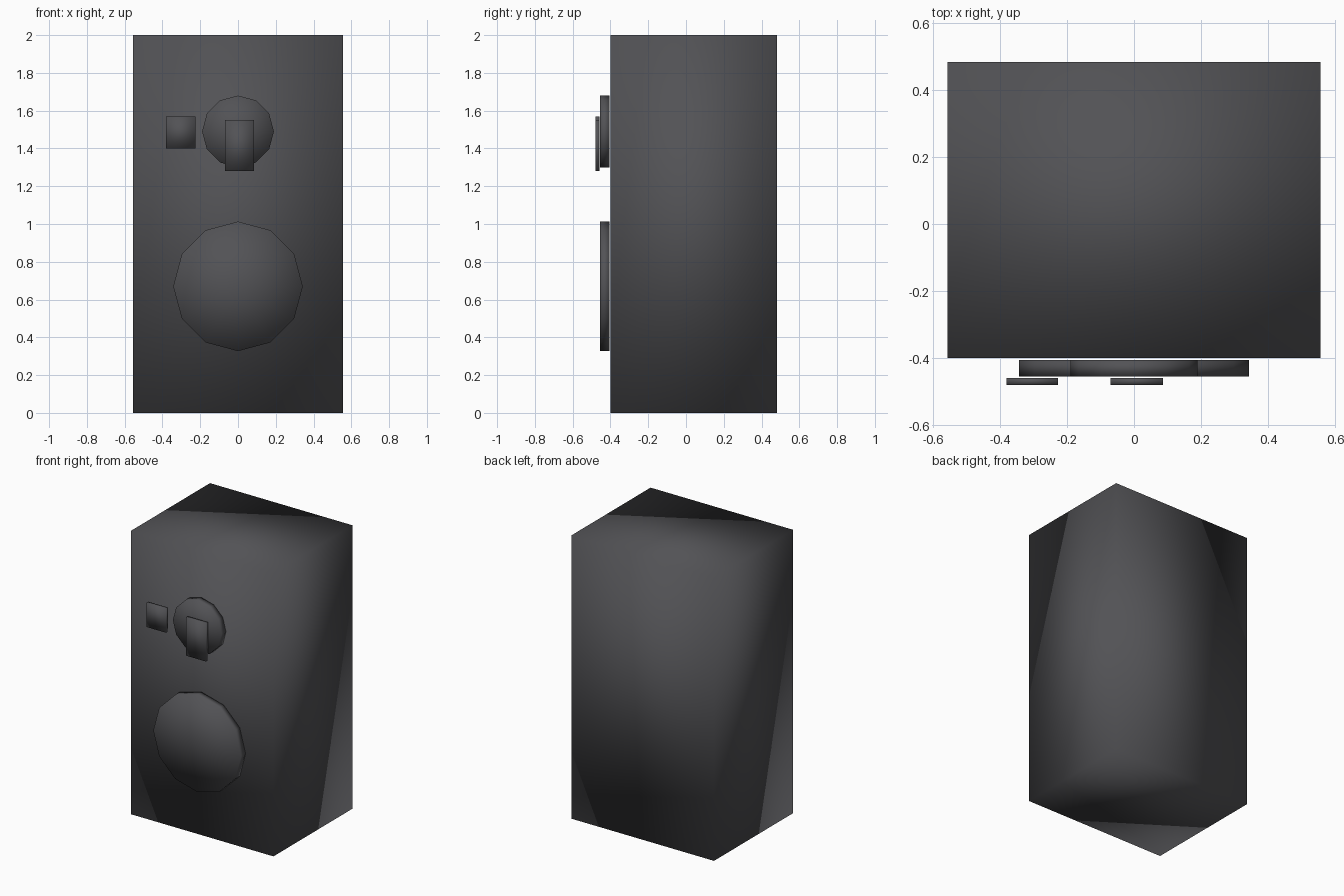
import bpy
import math

cube = bpy.data.objects.get("Cube")
if cube:
    bpy.data.objects.remove(cube, do_unlink=True)

# One dark finish for the whole cabinet
finish = bpy.data.materials.new("charcoal")
finish.use_nodes = True
colour = (0.085, 0.085, 0.092, 1)
finish.diffuse_color = colour
finish.node_tree.nodes["Principled BSDF"].inputs["Base Color"].default_value = colour


def finish_part(name):
    """Name the active object, give it the finish and soft shading."""
    part = bpy.context.object
    part.name = name
    part.data.materials.append(finish)
    bpy.ops.object.transform_apply(location=False, rotation=True, scale=True)
    bpy.ops.object.shade_smooth()
    return part


def box(name, x, y, z):
    """Box spanning the given (low, high) ranges."""
    spans = (x, y, z)
    bpy.ops.mesh.primitive_cube_add(size=1, location=[sum(s) / 2 for s in spans])
    bpy.context.object.scale = [s[1] - s[0] for s in spans]
    return finish_part(name)


def disc(name, radius, z):
    """Twelve-sided driver disc facing the front, with a corner at the top."""
    front, back = -0.455, -0.405
    bpy.ops.mesh.primitive_cylinder_add(
        vertices=12, radius=radius, depth=back - front, end_fill_type='TRIFAN',
        location=(0, (front + back) / 2, z), rotation=(math.pi / 2, 0, 0))
    return finish_part(name)


# Cabinet
box("cabinet", (-0.557, 0.557), (-0.40, 0.483), (0, 2))

# Drivers
disc("woofer", 0.343, 0.67)
disc("tweeter", 0.19, 1.49)

# Small front plates
plate_y = (-0.48, -0.459)
box("tweeter_plate", (-0.07, 0.086), plate_y, (1.28, 1.55))
box("side_plate", (-0.38, -0.226), plate_y, (1.40, 1.57))
